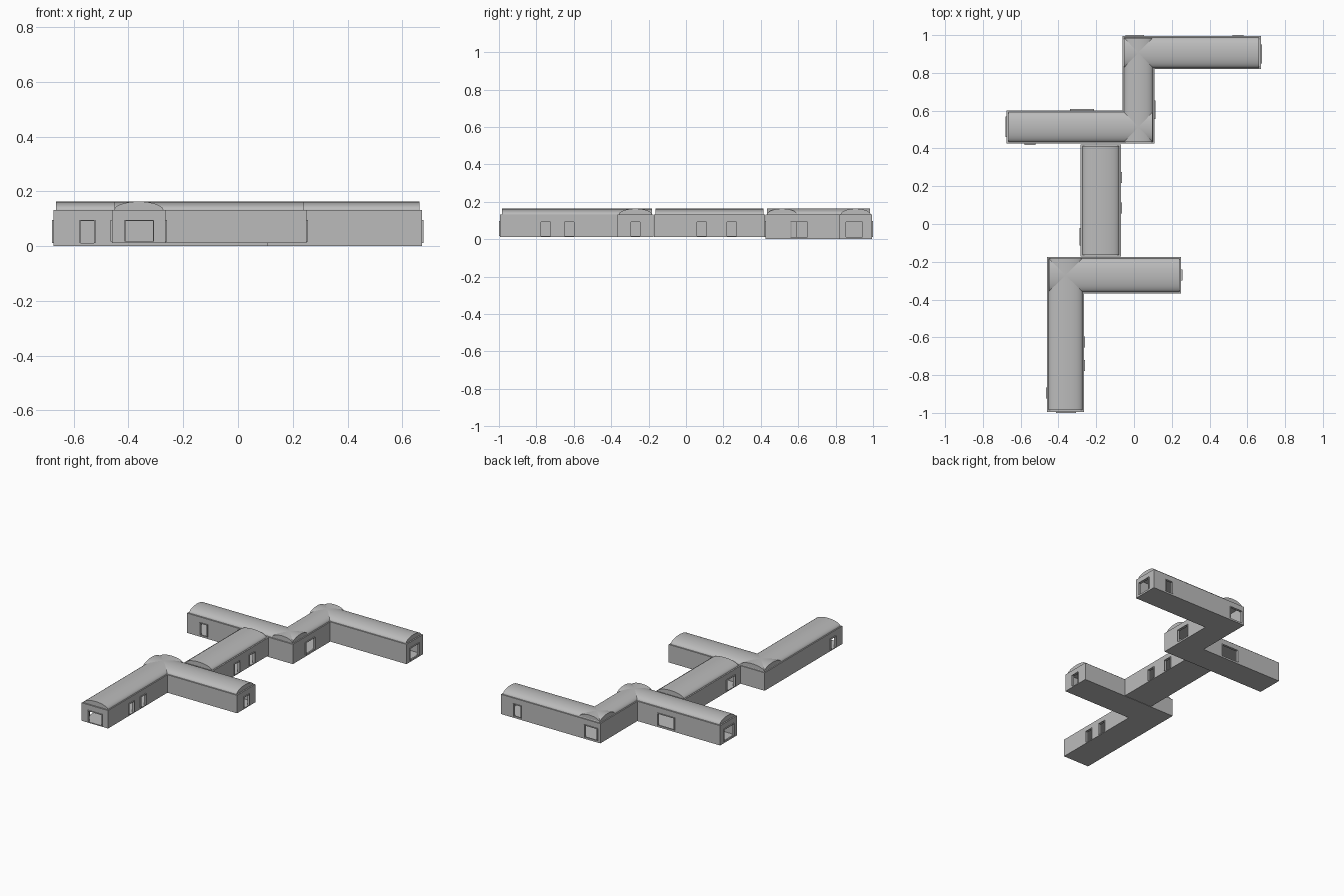
import bpy, bmesh, math

if "Cube" in bpy.data.objects:
    bpy.data.objects.remove(bpy.data.objects["Cube"])

grey = bpy.data.materials.new("plain grey")
grey.diffuse_color = (0.5, 0.5, 0.5, 1)
grey.use_nodes = True
grey.node_tree.nodes["Principled BSDF"].inputs["Base Color"].default_value = grey.diffuse_color
WALL, EAVE, RIDGE = 0.010, 0.132, 0.163


def finish(name, bm):
    bmesh.ops.recalc_face_normals(bm, faces=bm.faces[:])
    me = bpy.data.meshes.new(name)
    bm.to_mesh(me)
    bm.free()
    ob = bpy.data.objects.new(name, me)
    bpy.context.collection.objects.link(ob)
    me.materials.append(grey)
    return ob


def prism(name, pts, z0, z1):
    bm = bmesh.new()
    face = bm.faces.new([bm.verts.new((x, y, z0)) for x, y in pts])
    up = bmesh.ops.extrude_face_region(bm, geom=[face])["geom"]
    bmesh.ops.translate(bm, vec=(0, 0, z1 - z0),
                        verts=[g for g in up if isinstance(g, bmesh.types.BMVert)])
    return finish(name, bm)


def box(name, x0, x1, y0, y1, z0, z1):
    return prism(name, [(x0, y0), (x1, y0), (x1, y1), (x0, y1)], z0, z1)


def inset(pts, d):
    # moves every side of a counter-clockwise right-angled outline inwards
    out = []
    for i, (x, y) in enumerate(pts):
        (px, py), (nx, ny) = pts[i - 1], pts[(i + 1) % len(pts)]
        ox = oy = 0
        for dx, dy in ((x - px, y - py), (nx - x, ny - y)):
            length = math.hypot(dx, dy)
            ox -= dy / length * d
            oy += dx / length * d
        out.append((x + ox, y + oy))
    return out


def cut(ob, cutter):
    cutter.hide_render = True
    mod = ob.modifiers.new("cut", "BOOLEAN")
    mod.operation, mod.solver, mod.object = "DIFFERENCE", "EXACT", cutter
    bpy.context.view_layer.objects.active = ob
    bpy.ops.object.modifier_apply(modifier=mod.name)
    bpy.data.objects.remove(cutter)


def wall_box(name, axis, w0, w1, a, b, z0, z1):
    w0, w1 = sorted((w0, w1))
    if axis == "x":
        return box(name, w0, w1, a, b, z0, z1)
    return box(name, a, b, w0, w1, z0, z1)


def building(name, pts, z0, openings):
    # hollow walls with a floor, then door and window openings with thin frames
    walls = prism(name + "_walls", pts, z0, EAVE)
    cut(walls, prism("cutter", inset(pts, WALL), z0 + 0.006, 0.3))
    low, high, t = max(z0 + 0.006, 0.012), 0.092, 0.004
    for axis, pos, side, a, b in openings:
        cut(walls, wall_box("cutter", axis, pos - 0.015, pos + 0.015, a, b, low, high))
        inner, outer = pos - side * 0.004, pos + side * 0.006
        for p, q, zl, zh in ((a - t, a, low, high), (b, b + t, low, high),
                             (a - t, b + t, high, high + t)):
            wall_box(name + "_opening_frame", axis, inner, outer, p, q, zl, zh)


def vault(name, axis, start, end, centre, half):
    # barrel roof with a half-ellipse section
    bm = bmesh.new()
    n, rings = 24, []
    for s in (start, end):
        ring = []
        for i in range(n + 1):
            t = math.pi * i / n
            c = centre + half * math.cos(t)
            z = EAVE - 0.001 + (RIDGE - EAVE + 0.001) * math.sin(t)
            ring.append(bm.verts.new((s, c, z) if axis == "x" else (c, s, z)))
        rings.append(ring)
        bm.faces.new(ring)
    for i in range(n + 1):
        j = (i + 1) % (n + 1)
        bm.faces.new((rings[0][i], rings[0][j], rings[1][j], rings[1][i]))
    ob = finish(name, bm)
    bpy.ops.object.select_all(action="DESELECT")
    ob.select_set(True)
    bpy.context.view_layer.objects.active = ob
    bpy.ops.object.shade_smooth_by_angle(angle=math.radians(35))


# north Z-shaped block
building("north_block",
         [(-0.674, 0.425), (0.108, 0.425), (0.108, 0.82), (0.672, 0.82),
          (0.672, 0.994), (-0.062, 0.994), (-0.062, 0.602), (-0.674, 0.602)], 0.0,
         [("x", 0.672, 1, 0.855, 0.945), ("x", -0.674, -1, 0.465, 0.565),
          ("x", 0.108, 1, 0.56, 0.65), ("y", 0.425, -1, -0.575, -0.525),
          ("y", 0.994, 1, 0.525, 0.575), ("y", 0.994, 1, -0.04, 0.05),
          ("y", 0.602, 1, -0.335, -0.215)])
vault("north_east_roof", "x", -0.053, 0.663, 0.907, 0.080)
vault("north_link_roof", "y", 0.434, 0.985, 0.023, 0.077)
vault("north_west_roof", "x", -0.665, 0.099, 0.5135, 0.080)

# middle hall
building("middle_hall",
         [(-0.282, -0.171), (-0.070, -0.171), (-0.070, 0.422), (-0.282, 0.422)], 0.012,
         [("x", -0.070, 1, 0.06, 0.11), ("x", -0.070, 1, 0.22, 0.27),
          ("x", -0.282, -1, -0.11, -0.025)])
vault("middle_roof", "y", -0.163, 0.414, -0.176, 0.097)

# south L-shaped block
building("south_block",
         [(-0.46, -0.994), (-0.265, -0.994), (-0.265, -0.367), (0.25, -0.367),
          (0.25, -0.174), (-0.46, -0.174)], 0.012,
         [("y", -0.994, -1, -0.41, -0.31), ("x", -0.46, -1, -0.92, -0.87),
          ("x", -0.265, 1, -0.775, -0.725), ("x", -0.265, 1, -0.65, -0.60),
          ("x", 0.25, 1, -0.295, -0.245)])
vault("south_leg_roof", "y", -0.985, -0.183, -0.3625, 0.090)
vault("south_east_roof", "x", -0.451, 0.241, -0.2705, 0.089)
